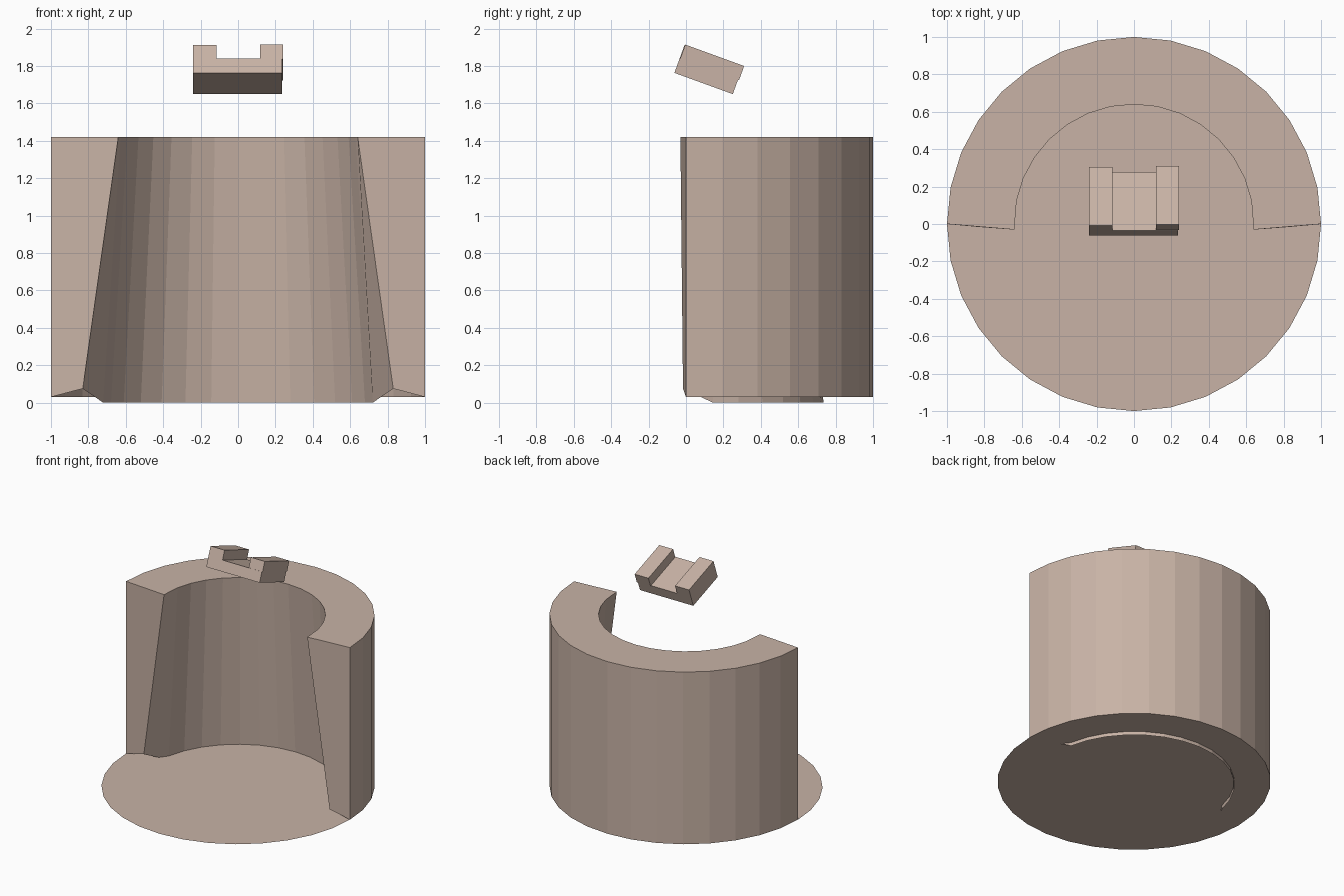
import bpy, math
from mathutils import Matrix

if "Cube" in bpy.data.objects:
    bpy.data.objects.remove(bpy.data.objects["Cube"])

clay = bpy.data.materials.new("warm_clay")
clay.diffuse_color = (0.58, 0.45, 0.38, 1)
clay.use_nodes = True
clay.node_tree.nodes["Principled BSDF"].inputs["Base Color"].default_value = clay.diffuse_color


def make(name, verts, faces):
    me = bpy.data.meshes.new(name)
    me.from_pydata(verts, [], faces)
    me.materials.append(clay)
    ob = bpy.data.objects.new(name, me)
    bpy.context.collection.objects.link(ob)
    return ob


def extrude_profile(name, profile, y0, y1, matrix):
    """Extrude a counter-clockwise x-z profile along y, then place it."""
    n = len(profile)
    verts = [(x, y, z) for y in (y0, y1) for x, z in profile]
    faces = [tuple(range(n)), tuple(reversed(range(n, 2 * n)))]
    faces += [((i + 1) % n, i, n + i, n + (i + 1) % n) for i in range(n)]
    ob = make(name, verts, faces)
    ob.data.transform(matrix)
    return ob


# Thin floor disc
SIDES = 32
FLOOR = 0.03
ring = [(math.cos(2 * math.pi * i / SIDES), math.sin(2 * math.pi * i / SIDES), FLOOR)
        for i in range(SIDES)]
make("floor_disc", ring, [tuple(range(SIDES))])

# Half-round wall, open underneath, with a tapered inner face
HALF = SIDES // 2
profile = [(1.0, FLOOR), (1.0, 1.42), (0.64, 1.42), (0.735, 0.0)]
verts = []
for r, z in profile:
    for i in range(HALF + 1):
        a = math.pi * i / HALF
        x, y = r * math.cos(a), r * math.sin(a)
        if i in (0, HALF):                      # ends flare forward
            side = 1 if i == 0 else -1
            if (r, z) == profile[2]:
                y = -0.03
            elif (r, z) == profile[3]:
                verts.append((side * 0.83, -0.016, 0.075))
                continue
        verts.append((x, y, z))
idx = lambda k, i: k * (HALF + 1) + i
faces = [(idx(k, i), idx(k, i + 1), idx(k + 1, i + 1), idx(k + 1, i))
         for k in range(3) for i in range(HALF)]
faces.append(tuple(idx(k, 0) for k in range(4)))
faces.append(tuple(idx(k, HALF) for k in reversed(range(4))))
make("half_round_wall", verts, faces)

# Tilted floating bracket: L-shaped body plus a separate right arm
tilt = Matrix.Translation((0, -0.062, 1.763)) @ Matrix.Rotation(math.radians(-20), 4, 'X')
body = [(-0.24, 0), (0.236, 0), (0.236, 0.083), (-0.115, 0.083), (-0.115, 0.158), (-0.24, 0.158)]
extrude_profile("bracket_body", body, 0, 0.332, tilt)
arm = [(0.118, 0.081), (0.241, 0.081), (0.241, 0.162), (0.118, 0.162)]
extrude_profile("bracket_right_arm", arm, 0.003, 0.338, tilt)
